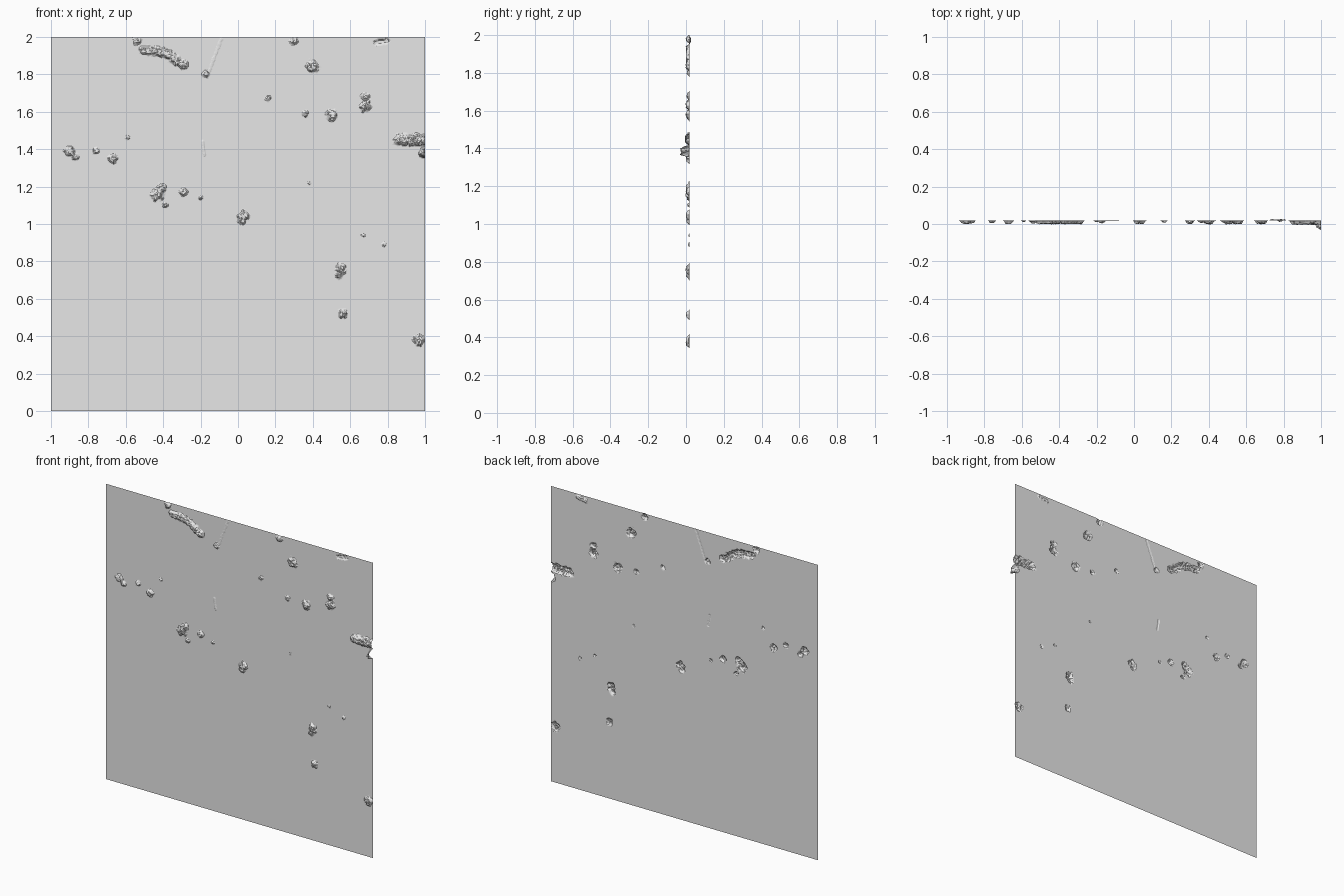
import bpy
import bmesh
from mathutils import Vector, noise

if "Cube" in bpy.data.objects:
    bpy.data.objects.remove(bpy.data.objects["Cube"])

SHEET_Y = 0.018   # resting plane of the sheet
CELLS = 340       # grid resolution

# Raised lumps: x, z, radius
LUMPS = [
    (-.54, 1.98, .025), (.30, 1.98, .027), (.40, 1.84, .038), (-.17, 1.8, .022),
    (.16, 1.67, .018), (.36, 1.59, .02), (.5, 1.58, .035),
    (.68, 1.68, .024), (.68, 1.63, .036), (-.9, 1.39, .03), (-.87, 1.36, .022),
    (-.76, 1.39, .02), (-.67, 1.35, .028), (-.59, 1.46, .012),
    (-.43, 1.16, .04), (-.41, 1.19, .03), (-.39, 1.1, .017), (-.29, 1.17, .025),
    (-.2, 1.14, .012), (.03, 1.04, .034), (.02, 1.02, .025), (.38, 1.22, .01),
    (.67, .94, .01), (.78, .89, .012), (.55, .76, .033), (.54, .73, .026),
    (.56, .52, .028), (.97, .38, .037),
]

# Longer crusty ridges and faint scratches: start, end, radius, height
RIDGES = [
    ((-.5, 1.93), (-.4, 1.92), .028, .016),
    ((-.4, 1.92), (-.29, 1.85), .028, .017),
    ((.86, 1.45), (.99, 1.45), .034, .02),
    ((-.16, 1.8), (-.09, 1.99), .01, .002),
    ((-.19, 1.44), (-.18, 1.37), .01, .003),
    ((.74, 1.97), (.8, 1.98), .018, -.007),
]


def soft_step(t):
    t = max(0.0, min(1.0, t))
    return t * t * (3 - 2 * t)


def raise_patch(bm, start, end, radius, height):
    """Push the sheet forward around a segment, with a ragged outline."""
    a, b = Vector(start), Vector(end)
    along = b - a
    length_sq = max(along.length_squared, 1e-9)
    reach = radius * 1.4
    low = (min(a.x, b.x) - reach, min(a.y, b.y) - reach)
    high = (max(a.x, b.x) + reach, max(a.y, b.y) + reach)
    for v in bm.verts:
        x, z = v.co.x, v.co.z
        if not (low[0] < x < high[0] and low[1] < z < high[1]):
            continue
        p = Vector((x, z))
        t = max(0.0, min(1.0, (p - a).dot(along) / length_sq))
        dist = (p - a - along * t).length / radius
        dist += 0.4 * noise.noise(Vector((x, 0, z)) * 55)
        rough = 1 + 0.35 * noise.noise(Vector((x, 5, z)) * 90)
        push = height * rough * soft_step(1.6 * (1 - dist))
        target = SHEET_Y - push
        v.co.y = min(v.co.y, target) if height > 0 else max(v.co.y, target)


# Flat upright sheet
bm = bmesh.new()
bmesh.ops.create_grid(bm, x_segments=CELLS, y_segments=CELLS, size=1)
for v in bm.verts:
    v.co = Vector((v.co.x, SHEET_Y, v.co.y + 1))

# Lumps, ridges and the torn spike on the left edge
for x, z, radius in LUMPS:
    raise_patch(bm, (x, z), (x, z), radius, min(.017, radius * .6))
for ridge in RIDGES:
    raise_patch(bm, *ridge)
raise_patch(bm, (1, 1.39), (1, 1.38), .03, .042)

# Merge the untouched flat areas into large faces
bmesh.ops.dissolve_limit(bm, angle_limit=0.002, verts=bm.verts, edges=bm.edges)
bmesh.ops.triangulate(bm, faces=bm.faces)

mesh = bpy.data.meshes.new("weathered_sheet")
bm.to_mesh(mesh)
bm.free()
sheet = bpy.data.objects.new("weathered_sheet", mesh)
bpy.context.collection.objects.link(sheet)

# Plain grey surface
grey = bpy.data.materials.new("plain_grey")
grey.use_nodes = True
colour = (0.8, 0.8, 0.8, 1)
grey.diffuse_color = colour
grey.node_tree.nodes["Principled BSDF"].inputs["Base Color"].default_value = colour
mesh.materials.append(grey)
